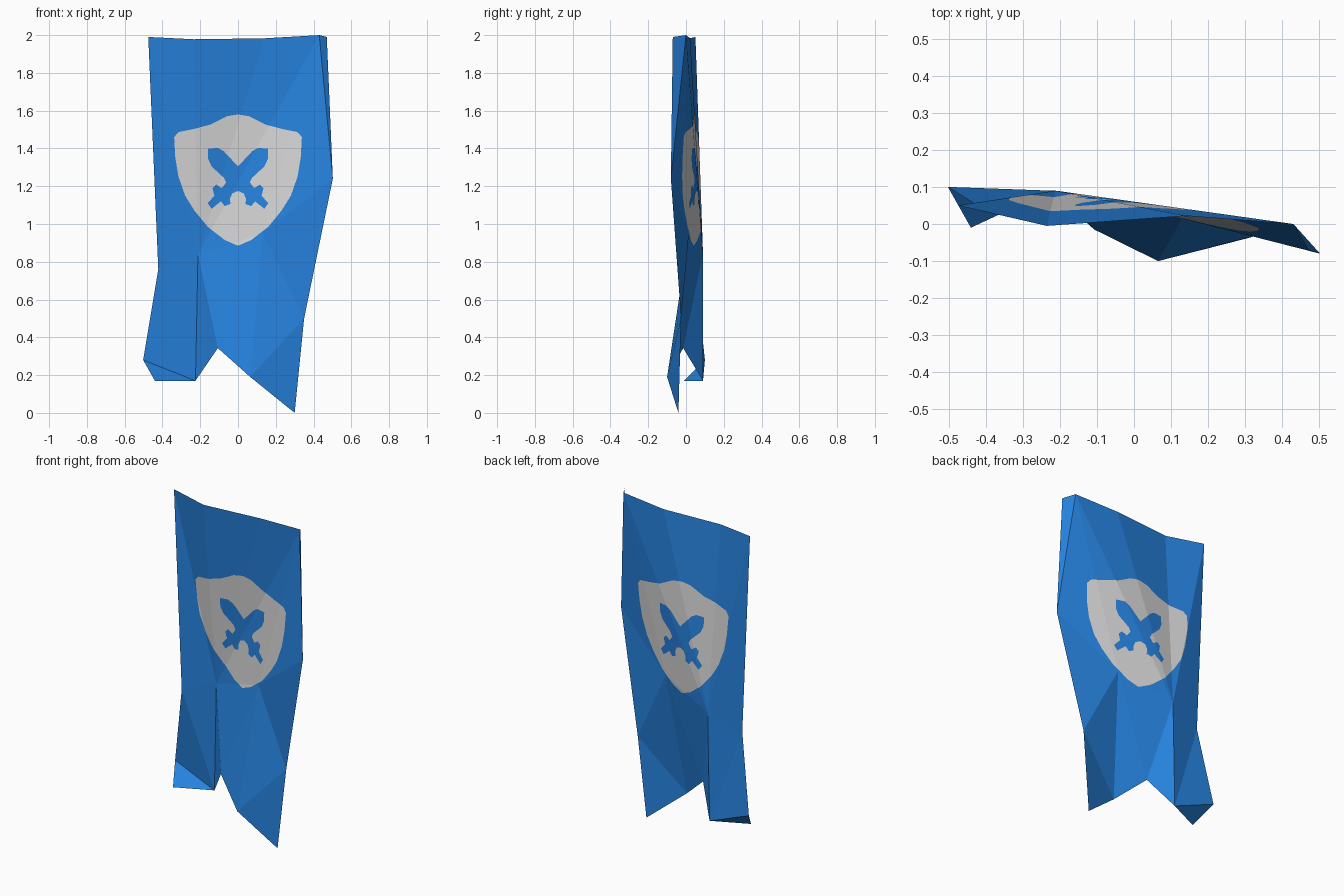
import bpy
from mathutils import Vector
from mathutils.geometry import delaunay_2d_cdt

if "Cube" in bpy.data.objects:
    bpy.data.objects.remove(bpy.data.objects["Cube"])


def material(name, rgb):
    m = bpy.data.materials.new(name)
    m.diffuse_color = (*rgb, 1)
    m.use_nodes = True
    m.node_tree.nodes["Principled BSDF"].inputs["Base Color"].default_value = m.diffuse_color
    return m


# Key points of the creased cloth (x, y, z)
P = {
    "top_left": (-0.475, 0.05, 1.99), "top_a": (-0.235, -0.005, 1.978),
    "top_b": (0.14, 0.022, 1.983), "top_right": (0.43, 0.0, 2.0),
    "fold_top": (0.47, -0.07, 1.99), "right_mid": (0.502, -0.08, 1.24),
    "right_low": (0.35, -0.026, 0.5), "tail_right": (0.30, -0.04, 0.0),
    "hem": (0.065, -0.10, 0.19), "notch": (-0.107, -0.015, 0.343),
    "tail_left": (-0.225, 0.09, 0.17), "flap": (-0.44, -0.01, 0.17),
    "left_low": (-0.502, 0.10, 0.28), "left_mid": (-0.422, 0.05, 0.76),
    "crease": (-0.212, 0.09, 0.84), "belly": (0.13, 0.015, 0.95),
}
# Flat facets of the cloth
FACETS = [f.split() for f in (
    "left_mid crease top_left", "top_left crease top_a", "top_a crease top_b",
    "top_b crease top_right", "top_right crease belly", "top_right belly right_mid",
    "top_right right_mid fold_top", "belly right_low right_mid", "belly hem right_low",
    "hem tail_right right_low", "crease notch belly", "notch hem belly",
    "crease tail_left notch", "left_mid tail_left crease",
    "left_mid left_low tail_left", "left_low flap tail_left")]

# Right halves of the emblem outlines (x, z), top to bottom
SHIELD = [(0, 1.58), (0.06, 1.57), (0.15, 1.525), (0.24, 1.502), (0.315, 1.487),
          (0.338, 1.46), (0.332, 1.35), (0.315, 1.25), (0.28, 1.15), (0.23, 1.07),
          (0.16, 0.985), (0.07, 0.915), (0, 0.885)]
SWORDS = [(0, 1.305), (0.075, 1.385), (0.105, 1.402), (0.158, 1.4), (0.158, 1.345),
          (0.14, 1.305), (0.075, 1.245), (0.063, 1.22), (0.085, 1.19), (0.115, 1.208),
          (0.135, 1.19), (0.125, 1.15), (0.16, 1.11), (0.14, 1.08), (0.09, 1.12),
          (0.07, 1.095), (0.04, 1.105), (0.042, 1.135), (0.03, 1.162), (0, 1.175)]


def mirrored(half):
    return half + [(-x, z) for x, z in half[-2:0:-1]]


def inside(p, poly):
    hit = False
    for (ax, az), (bx, bz) in zip(poly, poly[1:] + poly[:1]):
        if (az > p[1]) != (bz > p[1]) and p[0] < ax + (p[1] - az) * (bx - ax) / (bz - az):
            hit = not hit
    return hit


def locate(p):
    """Best facet at (x, z): returns the inside margin and the depth y there."""
    best = (-9, 0)
    for names in FACETS:
        a, b, c = (P[n] for n in names)
        d = (b[0] - a[0]) * (c[2] - a[2]) - (c[0] - a[0]) * (b[2] - a[2])
        v = ((p[0] - a[0]) * (c[2] - a[2]) - (c[0] - a[0]) * (p[1] - a[2])) / d
        w = ((b[0] - a[0]) * (p[1] - a[2]) - (p[0] - a[0]) * (b[2] - a[2])) / d
        u = 1 - v - w
        best = max(best, (min(u, v, w), u * a[1] + v * b[1] + w * c[1]))
    return best


# Flat pattern: facet edges plus emblem outlines, cut into one triangulation
shield, swords = mirrored(SHIELD), mirrored(SWORDS)
names = list(P)
pts = [Vector((P[n][0], P[n][2])) for n in names]
edges = list({tuple(sorted((names.index(f[i]), names.index(f[i - 1]))))
              for f in FACETS for i in range(3)})
for loop in (shield, swords):
    s, n = len(pts), len(loop)
    pts += [Vector(p) for p in loop]
    edges += [(s + i, s + (i + 1) % n) for i in range(n)]
flat, _, tris, *_ = delaunay_2d_cdt(pts, edges, [], 0, 1e-5)

# Keep the triangles on the cloth and drape them over the facets
verts = [(p.x, locate(p)[1], p.y) for p in flat]
faces, colours = [], []
for t in tris:
    c = sum((flat[i] for i in t), Vector((0, 0))) / 3
    if locate(c)[0] > 0:
        faces.append(list(t))
        colours.append(int(inside(c, shield) and not inside(c, swords)))

# Banner cloth with inlaid emblem
mesh = bpy.data.meshes.new("banner_cloth")
mesh.from_pydata(verts, [], faces)
mesh.materials.append(material("banner blue", (0.019, 0.22, 0.72)))
mesh.materials.append(material("emblem light grey", (0.66, 0.66, 0.66)))
for poly, col in zip(mesh.polygons, colours):
    poly.material_index = col
mesh.update()
bpy.context.collection.objects.link(bpy.data.objects.new("banner_cloth", mesh))
